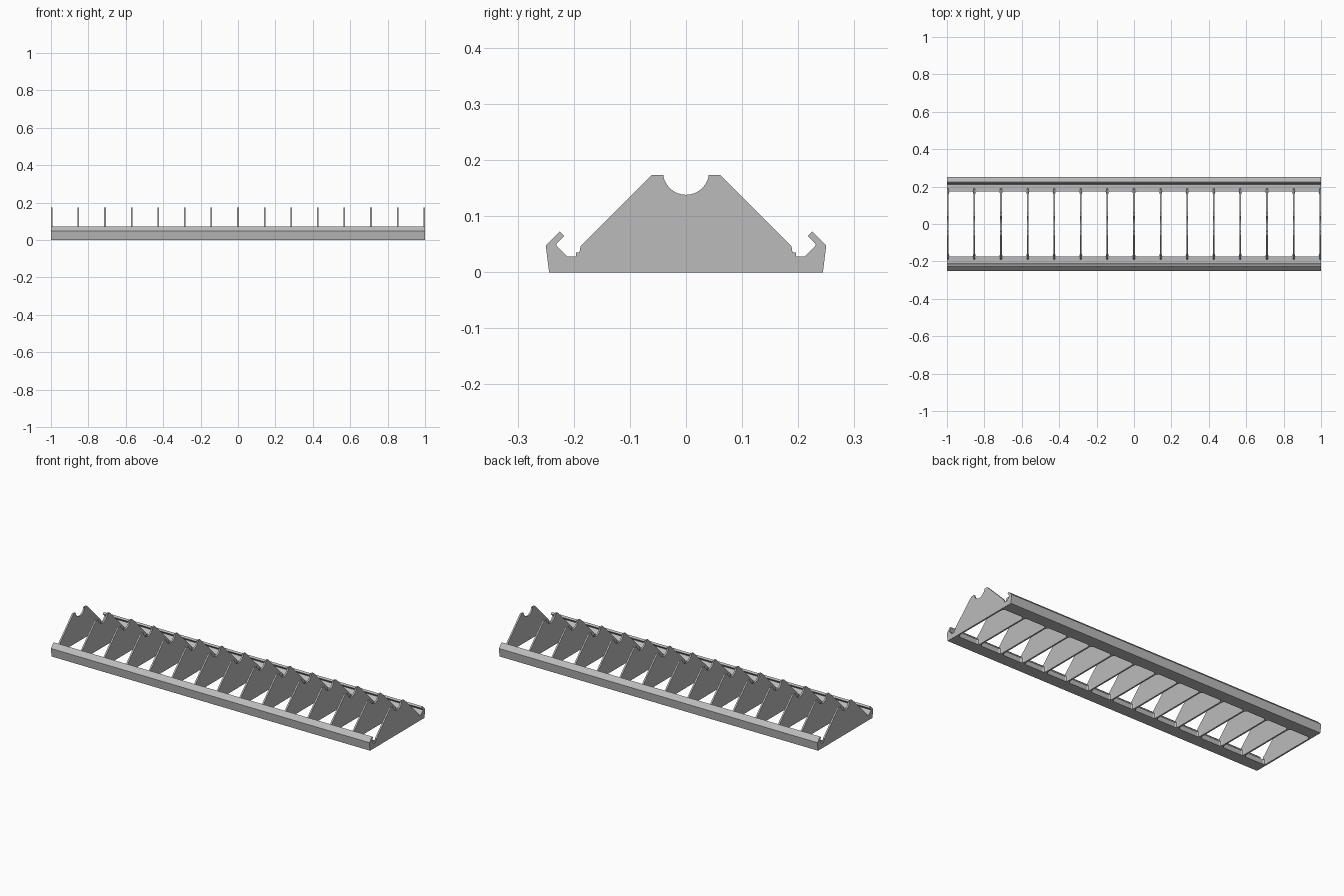
import bpy, bmesh, math
from mathutils import Vector

if "Cube" in bpy.data.objects:
    bpy.data.objects.remove(bpy.data.objects["Cube"], do_unlink=True)

grey = bpy.data.materials.new("plain grey")
grey.use_nodes = True
colour = (0.5, 0.5, 0.5, 1)
grey.diffuse_color = colour
grey.node_tree.nodes["Principled BSDF"].inputs["Base Color"].default_value = colour


def prism(name, outline, offset):
    """Extrude a closed planar outline along an offset vector."""
    bm = bmesh.new()
    face = bm.faces.new([bm.verts.new(p) for p in outline])
    top = bmesh.ops.extrude_face_region(bm, geom=[face])["geom"]
    moved = [v for v in top if isinstance(v, bmesh.types.BMVert)]
    bmesh.ops.translate(bm, verts=moved, vec=Vector(offset))
    bmesh.ops.recalc_face_normals(bm, faces=bm.faces)
    mesh = bpy.data.meshes.new(name)
    bm.to_mesh(mesh)
    bm.free()
    mesh.materials.append(grey)
    obj = bpy.data.objects.new(name, mesh)
    bpy.context.collection.objects.link(obj)
    return obj


# Side rails with hooked outer lips
rail = [(0.175, 0), (0.244, 0), (0.25, 0.048), (0.225, 0.073), (0.217, 0.065),
        (0.232, 0.049), (0.212, 0.028), (0.175, 0.028)]
for side, label in ((-1, "front"), (1, "back")):
    prism(label + "_rail", [(-1, side * y, z) for y, z in rail], (2, 0, 0))

# Rib outline: sloped shoulders with a round cradle in the top
half = [(0.176, 0), (0.195, 0.028), (0.19, 0.034), (0.188, 0.046), (0.061, 0.173)]
radius, centre_z = 0.041, 0.179
start = math.asin((centre_z - 0.173) / radius)
steps = 16
cradle = []
for i in range(steps + 1):
    a = start + (math.pi - 2 * start) * i / steps
    cradle.append((radius * math.cos(a), centre_z - radius * math.sin(a)))
rib = half + cradle + [(-y, z) for y, z in reversed(half)]

count, thick = 15, 0.009
limit = 1 - thick / 2
for n in range(count):
    x = -limit + 2 * limit * n / (count - 1)
    prism(f"rib_{n + 1}", [(x - thick / 2, y, z) for y, z in rib], (thick, 0, 0))

    # Flared rib feet and rounded window corners
    for side, label in ((-1, "front"), (1, "back")):
        def plan(points, z):
            ring = points + [(-w, y) for w, y in reversed(points)]
            return [(max(-1, min(1, x + w)), side * y, z) for w, y in ring]

        foot = [(0.005, 0.174), (0.007, 0.186), (0.014, 0.196)]
        prism(f"{label}_foot_{n + 1}", plan(foot, 0.02), (0, 0, 0.015))
        corner = [(0.005, 0.16), (0.008, 0.17), (0.018, 0.176)]
        prism(f"{label}_corner_{n + 1}", plan(corner, 0), (0, 0, 0.028))
